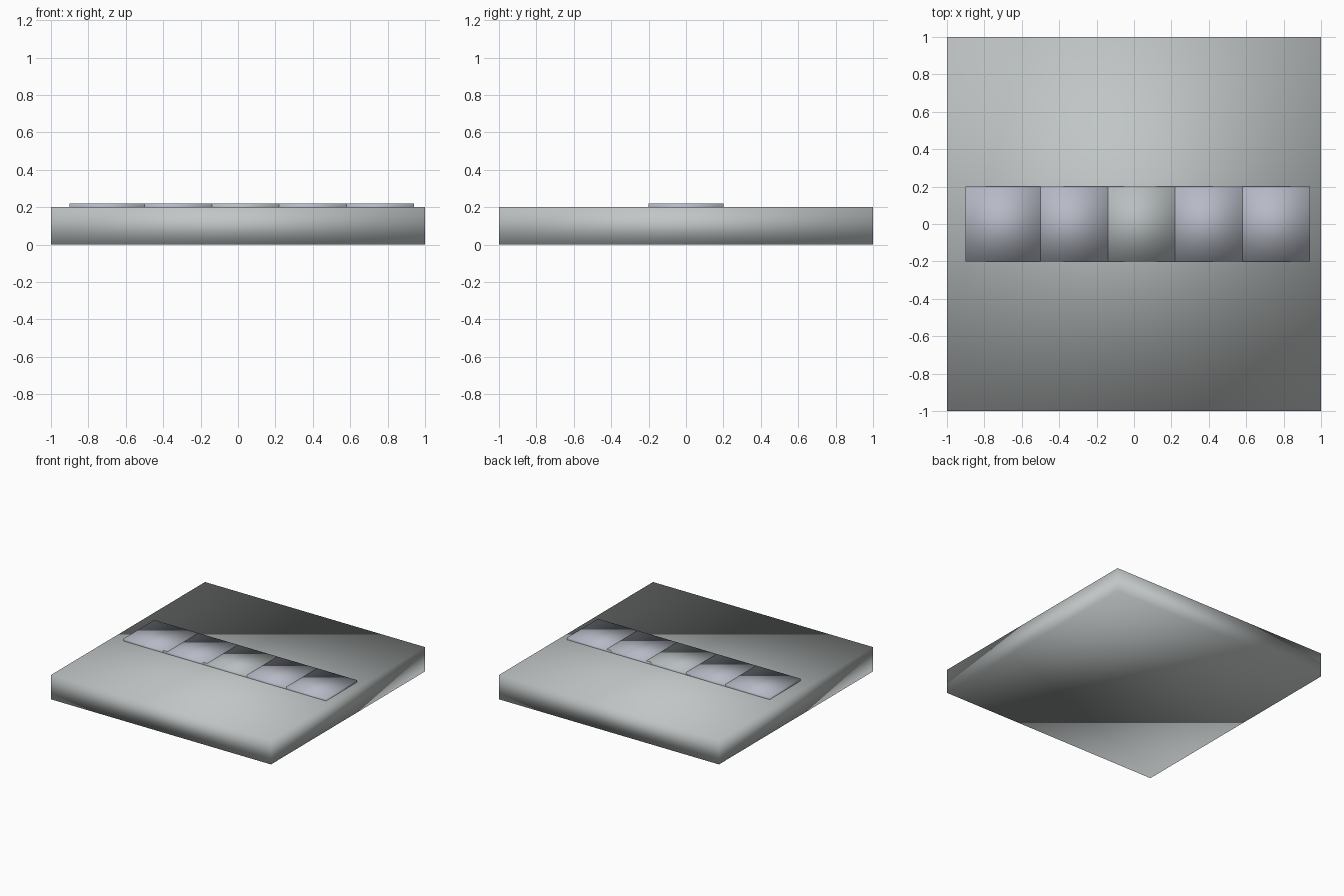
import bpy

if "Cube" in bpy.data.objects:
    bpy.data.objects.remove(bpy.data.objects["Cube"])


def material(name, rgb):
    m = bpy.data.materials.new(name)
    m.diffuse_color = (*rgb, 1.0)
    m.use_nodes = True
    m.node_tree.nodes["Principled BSDF"].inputs["Base Color"].default_value = m.diffuse_color
    return m


def box(name, size, centre, mat):
    """Smooth-shaded block with real dimensions baked into its mesh."""
    bpy.ops.mesh.primitive_cube_add(size=1, location=centre)
    ob = bpy.context.object
    ob.name = name
    ob.scale = size
    bpy.ops.object.transform_apply(location=False, rotation=False, scale=True)
    bpy.ops.object.shade_smooth()
    ob.data.materials.append(mat)
    return ob


grey = material("slab_grey", (0.53, 0.56, 0.56))
blue_grey = material("tile_blue_grey", (0.47, 0.49, 0.56))
mid_grey = material("tile_mid_grey", (0.48, 0.52, 0.53))

# Square base slab
box("base_slab", (2, 2, 0.2), (0, 0, 0.1), grey)

# Row of five overlapping tiles, each a hair lower than the one to its left
# so that the overlapping tops stay cleanly layered
for i, mat in enumerate([blue_grey, blue_grey, mid_grey, blue_grey, blue_grey]):
    box(f"tile_{i + 1}", (0.4, 0.4, 0.04),
        (-0.7 + 0.36 * i, 0, 0.2 - 0.0003 * i), mat)
